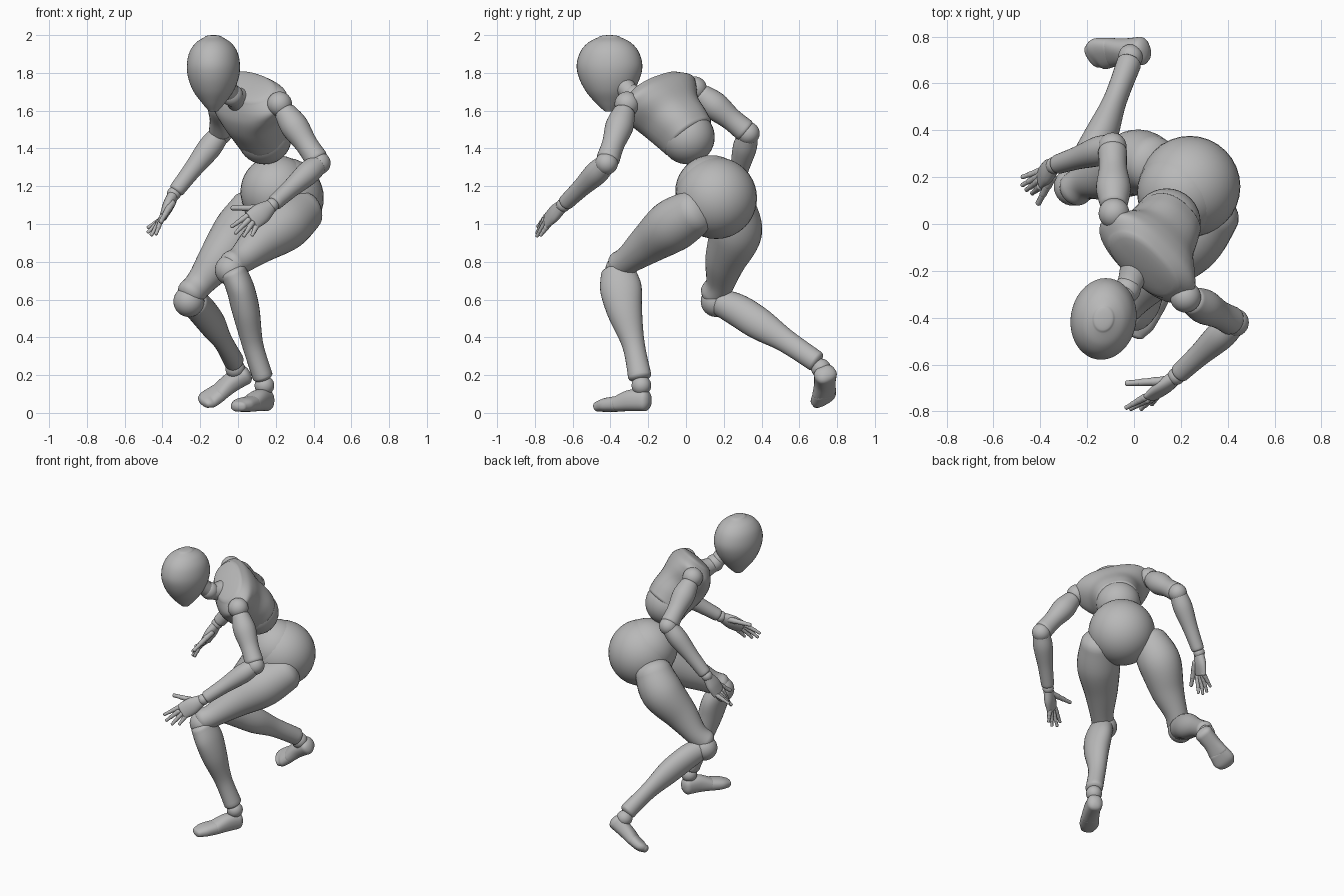
import bpy, bmesh, math
from mathutils import Vector as V

cube = bpy.data.objects.get("Cube")
if cube:
    bpy.data.objects.remove(cube, do_unlink=True)

grey = bpy.data.materials.new("plain_grey")
grey.use_nodes = True
COLOUR = (0.48, 0.48, 0.48, 1)
grey.diffuse_color = COLOUR
grey.node_tree.nodes["Principled BSDF"].inputs["Base Color"].default_value = COLOUR


def finish(name, bm):
    bmesh.ops.recalc_face_normals(bm, faces=bm.faces)
    for face in bm.faces:
        face.smooth = True
    mesh = bpy.data.meshes.new(name)
    bm.to_mesh(mesh)
    bm.free()
    mesh.materials.append(grey)
    obj = bpy.data.objects.new(name, mesh)
    bpy.context.collection.objects.link(obj)
    return obj


def ball(name, centre, radius):
    bm = bmesh.new()
    bmesh.ops.create_uvsphere(bm, u_segments=32, v_segments=20, radius=radius)
    bmesh.ops.translate(bm, verts=bm.verts, vec=V(centre))
    return finish(name, bm)


def catmull(a, b, c, d, t):
    return 0.5 * (2 * b + (c - a) * t + (2 * a - 5 * b + 4 * c - d) * t * t
                  + (3 * b - a - 3 * c + d) * t ** 3)


def loft(name, path, radii, across=(1, 0, 0), axis=None, cap=0.5, power=2, sides=28, steps=6):
    """Smooth tube through path; radii are single values or (across, depth) pairs."""
    pts = [V(p) for p in path]
    rad = [V(r) if isinstance(r, tuple) else V((r, r)) for r in radii]
    last = len(pts) - 1
    rings = []
    for i in range(last):
        ids = [max(i - 1, 0), i, i + 1, min(i + 2, last)]
        for s in range(steps + (i == last - 1)):
            rings.append((catmull(*[pts[k] for k in ids], s / steps),
                          catmull(*[rad[k] for k in ids], s / steps)))
    # rounded ends
    first_dir = V(axis) if axis else (rings[1][0] - rings[0][0]).normalized()
    last_dir = V(axis) if axis else (rings[-1][0] - rings[-2][0]).normalized()
    head, tail = [], []
    for k in range(1, 6):
        ang = math.radians(17 * k)
        for store, (p, r), d in ((head, rings[0], -first_dir), (tail, rings[-1], last_dir)):
            store.append((p + d * min(r) * cap * math.sin(ang), r * math.cos(ang)))
    rings = head[::-1] + rings + tail

    bm = bmesh.new()
    rows = []
    for i, (p, r) in enumerate(rings):
        tangent = V(axis) if axis else rings[min(i + 1, len(rings) - 1)][0] - rings[max(i - 1, 0)][0]
        tangent.normalize()
        x = V(across)
        x = (x - tangent * x.dot(tangent)).normalized()
        y = tangent.cross(x)
        row = []
        for j in range(sides):
            a = math.tau * j / sides
            c, s = math.cos(a), math.sin(a)
            c = math.copysign(abs(c) ** (2 / power), c)
            s = math.copysign(abs(s) ** (2 / power), s)
            row.append(bm.verts.new(p + x * c * r[0] + y * s * r[1]))
        rows.append(row)
    for low, high in zip(rows, rows[1:]):
        for j in range(sides):
            k = (j + 1) % sides
            bm.faces.new((low[j], low[k], high[k], high[j]))
    bm.faces.new(rows[0])
    bm.faces.new(rows[-1])
    return finish(name, bm)


# Torso frame: left, up and back directions of the twisted chest
up = V((-0.35, -0.585, 0.73)).normalized()
left = V((0.66, -0.72, -0.18))
left = (left - up * left.dot(up)).normalized()
back = up.cross(left)
belly = V((0.14, 0.008, 1.46))


def chest_point(side, rise, depth):
    return belly + left * side + up * rise + back * depth


ball("belly", belly, 0.144)
chest = [(0.0, 0.142, 0.143, 0.005), (0.06, 0.152, 0.152, 0.005), (0.15, 0.175, 0.157, 0.0),
         (0.23, 0.228, 0.155, 0.01), (0.285, 0.25, 0.138, 0.022), (0.33, 0.19, 0.108, 0.03)]
loft("chest", [chest_point(0, t, d) for t, w, h, d in chest],
     [(w, h) for t, w, h, d in chest], left, up, cap=0.22, power=2.4, sides=40)

# Neck and head
neck = V((-0.03, -0.28, 1.68))
ball("neck_ball", neck, 0.058)
loft("neck", [chest_point(0, 0.3, -0.04), neck, (-0.08, -0.35, 1.76)], [0.07, 0.05, 0.06])
skull = [(1.6, 0.026, 0.03), (1.64, 0.06, 0.073), (1.7, 0.104, 0.124), (1.77, 0.132, 0.161),
         (1.84, 0.14, 0.175), (1.91, 0.126, 0.156), (1.96, 0.092, 0.114), (1.99, 0.045, 0.056)]
loft("head", [(-0.13, -0.405, z) for z, w, d in skull], [(w, d) for z, w, d in skull],
     (0.985, -0.17, 0), (0, 0, 1), cap=0.22, sides=40)

# Pelvis and waist
ball("pelvis", (0.238, 0.16, 1.137), 0.216)
ball("waist", (0.205, 0.135, 1.172), 0.192)


def arm(side, shoulder, elbow, wrist):
    s, e, w = V(shoulder), V(elbow), V(wrist)
    ball(side + "_shoulder", s, 0.066)
    ball(side + "_elbow", e, 0.06)
    ball(side + "_wrist", w, 0.037)
    loft(side + "_upper_arm", [s.lerp(e, t) for t in (0.15, 0.38, 0.68, 0.92)],
         [0.06, 0.074, 0.06, 0.062])
    loft(side + "_forearm", [e.lerp(w, t) for t in (0.06, 0.25, 0.6, 0.93)],
         [0.056, 0.063, 0.049, 0.042])


def hand(side, wrist, bases, tips, thumb):
    w = V(wrist)
    bases = [V(b) for b in bases]
    across = bases[0] - bases[3]
    middle = sum(bases, V()) / 4
    loft(side + "_palm", [w.lerp(middle, t) for t in (0.1, 0.5, 0.95)],
         [(0.038, 0.03), (0.055, 0.03), (0.052, 0.019)], across)
    names = ("index", "middle", "ring", "little")
    for name, base, tip in zip(names, bases, tips):
        digit(side + "_" + name + "_finger", base, V(tip))
    digit(side + "_thumb", V(thumb[0]), V(thumb[1]), 0.021)


def digit(name, base, tip, size=0.0165):
    # three tapering joints per digit
    for k in range(3):
        a, b = base.lerp(tip, k / 3), base.lerp(tip, (k + 0.9) / 3)
        r = size * (1 - 0.17 * k)
        loft(name + "_joint_%d" % (k + 1), [a, a.lerp(b, 0.5), b], [r, r * 0.9, r * 0.9],
             cap=0.8, sides=12, steps=2)


arm("left", (0.22, -0.312, 1.635), (0.43, -0.42, 1.322), (0.18, -0.65, 1.1))
hand("left", (0.18, -0.65, 1.1),
     [(0.045, -0.74, 1.04), (0.055, -0.75, 1.02), (0.075, -0.745, 1.005), (0.1, -0.73, 0.995)],
     [(-0.035, -0.785, 0.985), (-0.015, -0.79, 0.95), (0.03, -0.79, 0.935), (0.075, -0.77, 0.94)],
     [(0.13, -0.67, 1.085), (-0.035, -0.68, 1.085)])
arm("right", (-0.085, 0.045, 1.715), (-0.092, 0.33, 1.48), (-0.34, 0.25, 1.16))
hand("right", (-0.34, 0.25, 1.16),
     [(-0.4, 0.16, 1.04), (-0.405, 0.185, 1.03), (-0.4, 0.21, 1.03), (-0.39, 0.23, 1.035)],
     [(-0.435, 0.13, 0.945), (-0.46, 0.145, 0.94), (-0.478, 0.165, 0.955), (-0.478, 0.2, 0.98)],
     [(-0.35, 0.2, 1.11), (-0.41, 0.085, 1.01)])


def leg(side, thigh, knee, shin, ankle, thickness):
    loft(side + "_thigh", thigh, [0.122, 0.14, 0.11, 0.077, 0.075], cap=0.7)
    ball(side + "_knee", knee, 0.082)
    loft(side + "_shin", shin, thickness)
    ball(side + "_ankle", ankle, 0.052)


def foot(side, path, radii, across):
    # heel and arch in one piece, toes in another
    loft(side + "_foot", path[:3], radii[:3], across, cap=0.7, power=2.4)
    loft(side + "_toes", path[2:], radii[2:], across, cap=0.8, power=2.4)


leg("left",
    [(0.335, 0.05, 1.065), (0.24, -0.07, 0.992), (0.12, -0.19, 0.902), (0.02, -0.3, 0.815),
     (-0.03, -0.345, 0.785)],
    (-0.04, -0.345, 0.757),
    [(-0.025, -0.36, 0.745), (0.012, -0.345, 0.66), (0.042, -0.325, 0.54), (0.078, -0.278, 0.36),
     (0.13, -0.245, 0.195)],
    (0.14, -0.236, 0.145),
    [(0.07, 0.092), (0.074, 0.11), (0.073, 0.094), (0.056, 0.06), (0.054, 0.062)])
foot("left", [(0.145, -0.22, 0.066), (0.11, -0.29, 0.066), (0.068, -0.36, 0.048),
              (0.027, -0.42, 0.042), (0.004, -0.462, 0.034)],
     [(0.05, 0.057), (0.053, 0.057), (0.058, 0.042), (0.062, 0.037), (0.046, 0.028)],
     (0.93, -0.36, 0))
leg("right",
    [(0.078, 0.255, 1.075), (0.005, 0.262, 0.955), (-0.105, 0.21, 0.81), (-0.2, 0.182, 0.69),
     (-0.25, 0.15, 0.635)],
    (-0.26, 0.16, 0.59),
    [(-0.23, 0.195, 0.58), (-0.19, 0.28, 0.54), (-0.135, 0.39, 0.47), (-0.08, 0.53, 0.38),
     (-0.022, 0.685, 0.275)],
    (-0.015, 0.715, 0.235),
    [(0.072, 0.075), (0.074, 0.086), (0.069, 0.085), (0.05, 0.062), (0.053, 0.057)])
foot("right", [(0.03, 0.738, 0.203), (-0.04, 0.735, 0.158), (-0.1, 0.732, 0.108),
               (-0.15, 0.725, 0.075), (-0.178, 0.715, 0.06)],
     [(0.06, 0.052), (0.056, 0.048), (0.066, 0.039), (0.073, 0.035), (0.056, 0.026)],
     (0, 0.8, 0.55))
